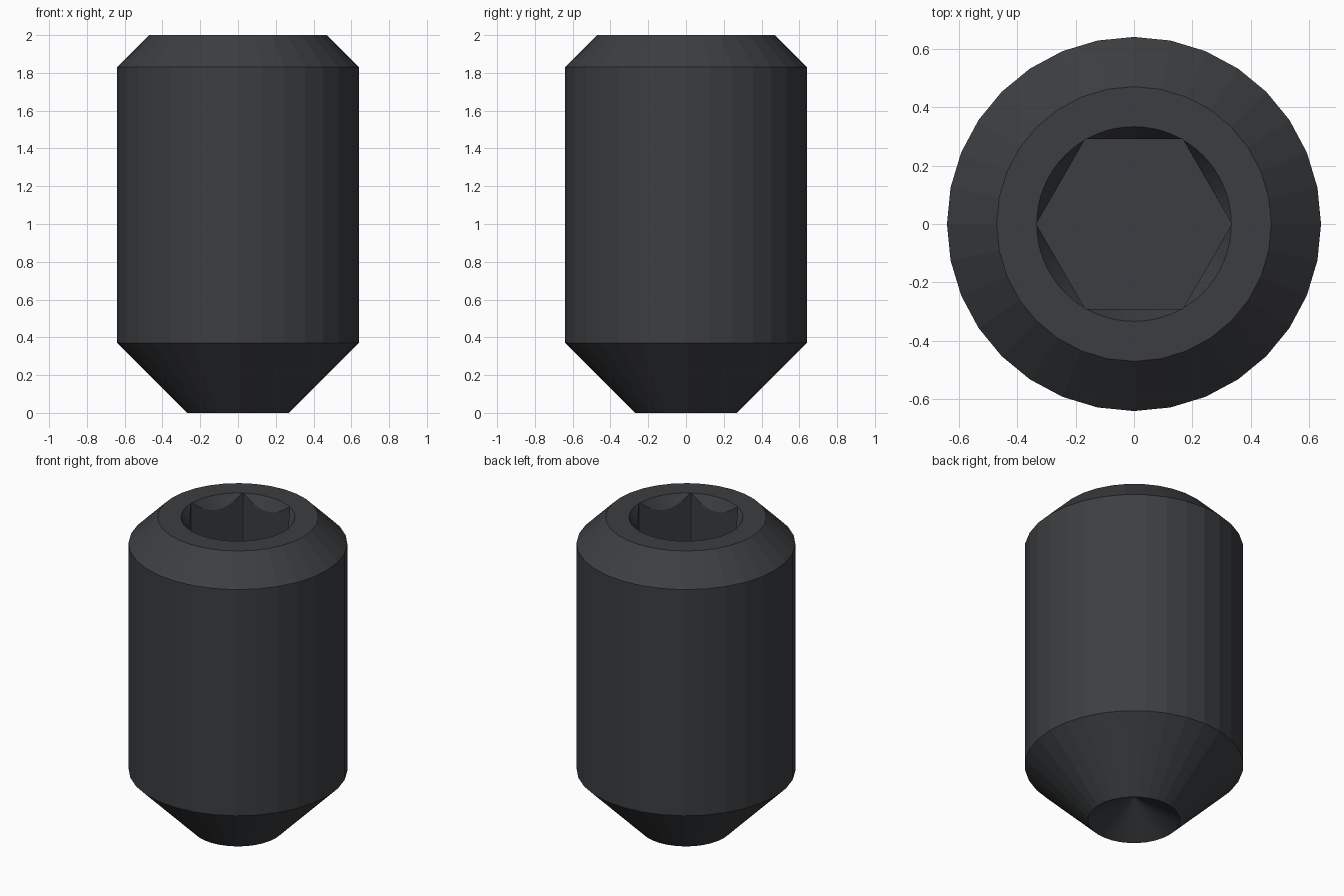
import bpy, bmesh
from math import cos, sin, pi

if "Cube" in bpy.data.objects:
    bpy.data.objects.remove(bpy.data.objects["Cube"])


def revolve(name, profile, segments):
    """Closed solid of revolution; radius 0 points become poles, flat ends become n-gons."""
    bm = bmesh.new()
    rings = []
    for r, z in profile:
        n = 1 if r == 0 else segments
        rings.append([bm.verts.new((r * cos(2 * pi * i / segments),
                                    r * sin(2 * pi * i / segments), z)) for i in range(n)])
    for a, b in zip(rings, rings[1:]):
        for i in range(segments):
            j = (i + 1) % segments
            if len(a) == 1:
                bm.faces.new((a[0], b[j], b[i]))
            else:
                bm.faces.new((a[i], a[j], b[j], b[i]))
    for end in (rings[0], rings[-1]):
        if len(end) > 1:
            bm.faces.new(end)
    bmesh.ops.recalc_face_normals(bm, faces=bm.faces)
    mesh = bpy.data.meshes.new(name)
    bm.to_mesh(mesh)
    bm.free()
    obj = bpy.data.objects.new(name, mesh)
    bpy.context.collection.objects.link(obj)
    return obj


def cut(obj, cutter):
    mod = obj.modifiers.new(cutter.name, 'BOOLEAN')
    mod.operation = 'DIFFERENCE'
    mod.solver = 'EXACT'
    mod.object = cutter
    cutter.hide_render = True
    cutter.hide_set(True)


# Screw body: cup point, tapered tip, cylinder, top chamfer
body = revolve("set_screw_body",
               [(0, 0.155), (0.27, 0), (0.64, 0.37), (0.64, 1.83), (0.47, 2.0)], 32)

# Dark steel
steel = bpy.data.materials.new("dark_steel")
steel.diffuse_color = (0.045, 0.048, 0.052, 1)
steel.use_nodes = True
steel.node_tree.nodes["Principled BSDF"].inputs["Base Color"].default_value = steel.diffuse_color
body.data.materials.append(steel)

# Hexagonal key socket
hex_r = 0.29 / cos(pi / 6)
cut(body, revolve("socket_cutter", [(hex_r, 1.25), (hex_r, 2.2)], 6))

# Conical lead-in around the socket mouth (60 degrees steep)
slope = 0.577
cut(body, revolve("lead_in_cutter",
                  [(0.333 - 0.2 * slope, 1.8), (0.333 + 0.1 * slope, 2.1)], 64))
